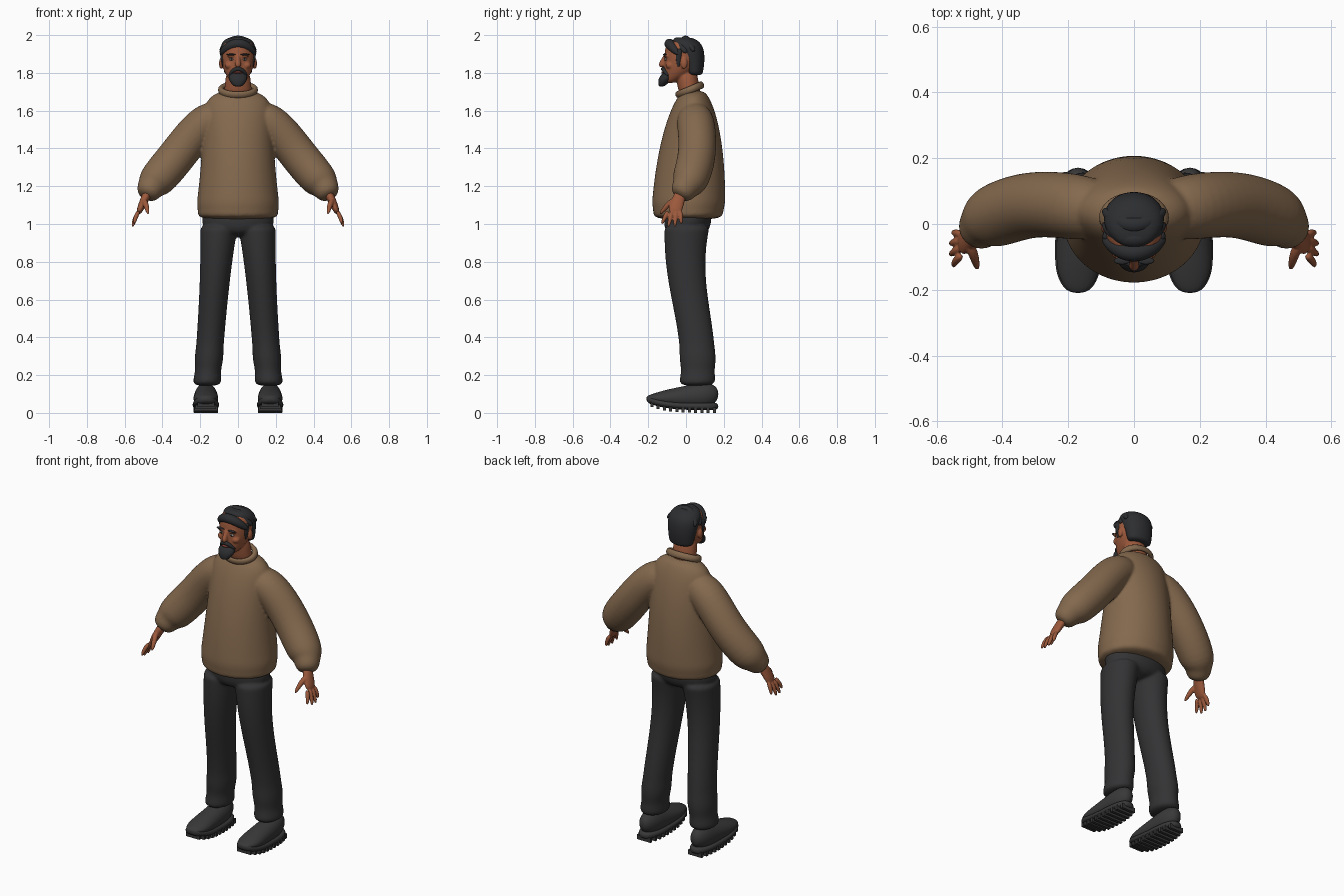
import bpy, bmesh, math
from mathutils import Vector, Matrix

if "Cube" in bpy.data.objects:
    bpy.data.objects.remove(bpy.data.objects["Cube"], do_unlink=True)


def material(name, red, green, blue):
    mat = bpy.data.materials.new(name)
    mat.use_nodes = True
    mat.diffuse_color = (red, green, blue, 1)
    shader = mat.node_tree.nodes["Principled BSDF"]
    shader.inputs["Base Color"].default_value = (red, green, blue, 1)
    shader.inputs["Roughness"].default_value = .8
    return mat


wool = material("brown wool", .23, .14, .075)
cloth = material("charcoal cloth", .033, .033, .035)
leather = material("dark leather", .04, .04, .04)
hair_black = material("black hair", .026, .027, .03)
skin = material("skin", .33, .1, .045)
lip_red = material("lip red", .22, .05, .035)
eye_white = material("eye white", .5, .45, .4)

UP, BACK = Vector((0, 0, 1)), Vector((0, 1, 0))
SIDES = {"left": 1, "right": -1}
SEGMENTS = 16
# Radius gain that cancels the shrinkage of the rounding modifier
ROUNDING = 3 / (2 + math.cos(math.tau / SEGMENTS))


def steps(count):
    return [i / count for i in range(count + 1)]


def loft(bm, rings, axis=None, side=1, squareness=1):
    """Skin rings of (x, y, z, width, depth); without an axis they follow their path."""
    centers = [Vector(ring[:3]) for ring in rings]
    loops = []
    for i, ring in enumerate(rings):
        following = centers[min(i + 1, len(centers) - 1)]
        tangent = axis or (following - centers[max(i - 1, 0)]).normalized()
        reference = UP if axis == BACK else BACK
        across = reference.cross(tangent).normalized()
        along = tangent.cross(across)
        loop = []
        for k in range(SEGMENTS):
            angle = math.tau * k / SEGMENTS
            cosine, sine = [math.copysign(abs(v) ** squareness, v) for v in (math.cos(angle), math.sin(angle))]
            point = centers[i] + (across * cosine * ring[3] + along * sine * ring[-1]) * ROUNDING
            loop.append(bm.verts.new((point.x * side, point.y, point.z)))
        loops.append(loop)
    for lower, upper in zip(loops, loops[1:]):
        for k in range(SEGMENTS):
            bm.faces.new((lower[k - 1], lower[k], upper[k], upper[k - 1]))
    bm.faces.new(loops[0])
    bm.faces.new(loops[-1])


def strand(bm, center, reach, recede, drop, radius):
    """A tapered lock that curves back and down on both sides of its center."""
    x, y, z = center
    rings = []
    for t in steps(6):
        s = 2 * t - 1
        rings.append((x + reach * s, y + recede * s * s, z - drop * s * s, radius * (1 - .6 * s ** 4)))
    loft(bm, rings)


def block(center, size):
    return Matrix.Translation(center) @ Matrix.Diagonal((*size, 1))


def blob(bm, center, radii):
    bmesh.ops.create_uvsphere(bm, u_segments=16, v_segments=10, radius=1, matrix=block(center, radii))


def finish(bm, name, mat, voxel=None, rounded=True, smooth=True):
    """Make the object; a voxel size fuses overlapping shells into one skin."""
    bmesh.ops.recalc_face_normals(bm, faces=bm.faces)
    mesh = bpy.data.meshes.new(name)
    bm.to_mesh(mesh)
    bm.free()
    for face in mesh.polygons:
        face.use_smooth = smooth
    mesh.materials.append(mat)
    obj = bpy.data.objects.new(name, mesh)
    bpy.context.collection.objects.link(obj)
    if rounded:
        subdivide = obj.modifiers.new("round", "SUBSURF")
        subdivide.levels = subdivide.render_levels = 2
    if voxel:
        fuse = obj.modifiers.new("fuse", "REMESH")
        fuse.mode = "VOXEL"
        fuse.voxel_size = voxel
        fuse.use_smooth_shade = True
        relax = obj.modifiers.new("relax", "SMOOTH")
        relax.iterations = 4


# Sweater: torso narrowing to the neck above a tight hem band, and puffed sleeves
bm = bmesh.new()
torso = []
for t in steps(16):
    hem = .94 if t < .1 else 1
    width = (.18 + .05 * (1 - t) ** 2) * (1 - t ** 20 / 2)
    depth = .195 * math.sqrt(1 - .92 * t * t)
    torso.append((0, .01 + .03 * t, 1.02 + .69 * t, width * hem, depth * hem))
loft(bm, torso, UP)
for side in SIDES.values():
    loft(bm, [(.07, .04, 1.58, .08), (.16, .05, 1.55, .1), (.24, .06, 1.47, .1), (.33, .06, 1.35, .1),
              (.44, .02, 1.22, .1), (.46, 0, 1.2, .07), (.49, -.04, 1.14, .06)], side=side)
finish(bm, "sweater", wool, voxel=.008)

# Ribbed neck band, lower at the front
bpy.ops.mesh.primitive_torus_add(major_segments=40, major_radius=.09, minor_radius=.016,
                                 location=(0, .02, 1.71), rotation=(.4, 0, 0))
collar = bpy.context.object
collar.name = "collar"
collar.scale = (1, .76, 1.2)
collar.data.materials.append(wool)
bpy.ops.object.shade_smooth()

# Trousers: hips and slightly bent legs with folds above the hems
bm = bmesh.new()
loft(bm, [(0, .01, 1.1, .18, .12), (0, .01, 1, .2, .13), (0, 0, .93, .15, .1)], UP)
for side in SIDES.values():
    leg = []
    for t in steps(20):
        fold = .005 * math.sin(40 * t) if t > .75 else 0
        width = .072 + .028 * (1 - t) ** 3 + fold
        bend = .03 - .033 * math.cos(4.5 * t - .8)
        leg.append((.1 + .065 * t, bend, 1 - .86 * t, width, width + .02))
    loft(bm, leg, UP, side)
finish(bm, "trousers", cloth, voxel=.008)

for label, side in SIDES.items():
    # Shoe: rounded upper rising to the ankle, on a boxy sole with a lifted toe
    bm = bmesh.new()
    upper, sole = [], []
    for t in steps(8):
        taper = 1 - .6 * abs(2 * t - 1) ** 5
        width = (.07 - .012 * t) * taper
        bottom = .02 + .04 * (1 - t) ** 4
        height = .08 + .08 * t - .04 * (1 - t) ** 4
        y = .385 * t - .212
        upper.append((.17, y, bottom + height / 2, width, height / 2 * taper))
        sole.append((.17, y, bottom + .015, width + .004, .02))
    loft(bm, upper, BACK, side)
    loft(bm, sole, BACK, side, squareness=.7)
    finish(bm, label + "_shoe", leather)

    # Tread bars under the sole
    bm = bmesh.new()
    for t in steps(10):
        size = (.13 - .04 * abs(2 * t - 1) ** 3, .016, .028)
        center = (.17 * side, .33 * t - .18, .014 + .03 * (1 - t) ** 4)
        bmesh.ops.create_cube(bm, size=1, matrix=block(center, size))
    finish(bm, label + "_shoe_tread", leather, rounded=False, smooth=False)

    # Hand: palm, four fanned fingers and a thumb
    bm = bmesh.new()
    loft(bm, [(.47, -.02, 1.18, .025, .03), (.5, -.045, 1.12, .022, .035), (.53, -.065, 1.05, .015, .042)],
         side=side)
    for t in steps(3):
        curve = (t - .5) ** 2
        root = Vector((.524, .065 * t - .095, 1.07))
        tip = Vector((.56 - .04 * curve, .105 * t - .13, .98 + .07 * curve))
        knuckle = root.lerp(tip, .5) + Vector((.007, 0, 0))
        loft(bm, [(*root, .012), (*knuckle, .012), (*tip, .007)], side=side)
    loft(bm, [(.5, -.06, 1.13, .016), (.485, -.1, 1.1, .015), (.475, -.14, 1.05, .008)], side=side)
    finish(bm, label + "_hand", skin, voxel=.004)

# Head: neck, skull with a forward chin, nose, ears, lids and cheeks in one skin
bm = bmesh.new()
loft(bm, [(0, .03, 1.66, .08, .06), (0, .01, 1.73, .068, .056), (0, 0, 1.83, .064, .06)], UP)
skull = []
for t in steps(10):
    width = .09 * (1 - .7 * (1 - t) ** 4) * (1 - .35 * t ** 10)
    skull.append((0, -.012 - .08 * (1 - t) ** 4, 1.745 + .23 * t, width, 1.13 * width))
loft(bm, skull, UP)
loft(bm, [(0, -.105, 1.9, .009), (0, -.12, 1.87, .011), (0, -.132, 1.84, .018), (0, -.125, 1.83, .01)])
for side in SIDES.values():
    blob(bm, (.09 * side, -.01, 1.85), (.011, .018, .03))
    blob(bm, (.035 * side, -.105, 1.89), (.026, .015, .008))
    blob(bm, (.045 * side, -.085, 1.84), (.026, .024, .02))
finish(bm, "head", skin, voxel=.005)

# Hair: cropped back, sideburns and locks swept over the brow
bm = bmesh.new()
crop = []
for t in steps(8):
    crown = 1 - t ** 8 / 2
    crop.append((0, .045 - .06 * t * t, 1.785 + .205 * t, (.07 + .035 * t) * crown, (.04 + .055 * t) * crown))
loft(bm, crop, UP)
for side in SIDES.values():
    loft(bm, [(.084, -.035, 1.93, .016, .02), (.084, -.04, 1.88, .008, .014), (.08, -.04, 1.83, .005, .008)],
         UP, side)
for t in steps(2):
    strand(bm, (0, .085 * t - .09, 1.957 + .017 * t), reach=.095, recede=.05, drop=.06, radius=.026)
finish(bm, "hair", hair_black)

# Goatee and moustache
bm = bmesh.new()
goatee = []
for t in steps(5):
    width = .02 + .03 * math.sin(2.4 * t)
    goatee.append((0, .035 * t - .13, 1.727 + .073 * t, width, .7 * width))
loft(bm, goatee, UP)
strand(bm, (0, -.123, 1.823), reach=.05, recede=.03, drop=.04, radius=.011)
finish(bm, "beard", hair_black)
bm = bmesh.new()
blob(bm, (0, -.118, 1.802), (.024, .013, .007))
finish(bm, "lips", lip_red, rounded=False)

# Eyes and brows
for label, side in SIDES.items():
    for part, mat, center, radii in (
            ("_eye", eye_white, (.035, -.107, 1.872), (.013, .006, .006)),
            ("_iris", hair_black, (.034, -.111, 1.872), (.006, .004, .006)),
            ("_brow", hair_black, (.037, -.112, 1.897), (.025, .011, .005))):
        bm = bmesh.new()
        blob(bm, (center[0] * side, *center[1:]), radii)
        finish(bm, label + part, mat, rounded=False)
